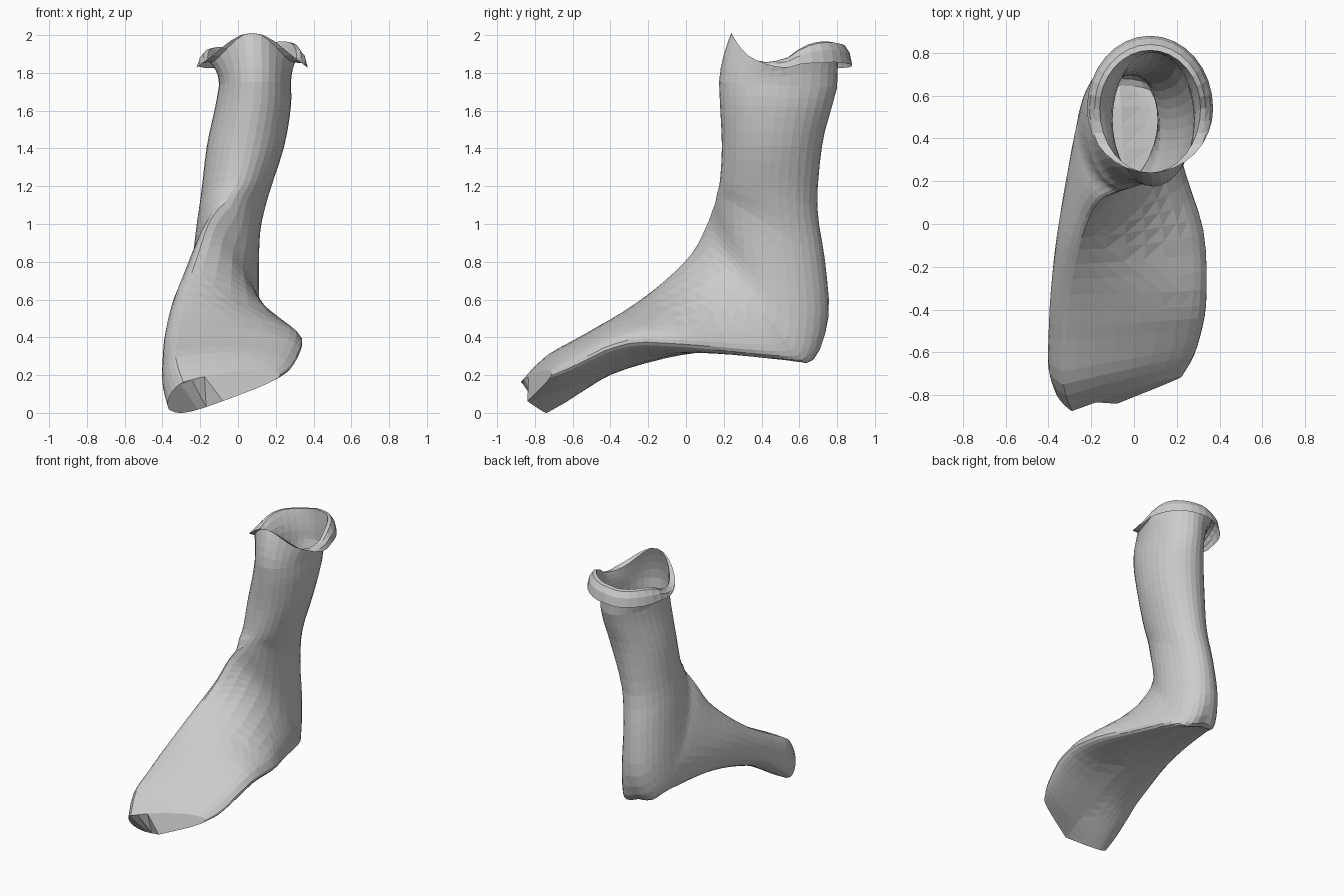
import bpy, bmesh, math
from mathutils import Vector

if "Cube" in bpy.data.objects:
    bpy.data.objects.remove(bpy.data.objects["Cube"], do_unlink=True)

SEGMENTS = 32
STEPS = 3

# Sections from toe to cuff: front y, z; back y, z; right x, left x; ridge x; foot shape
SECTIONS = [
    (-.875, .15, -.84, .05, -.36, .2, -.29, 1),
    (-.75, .28, -.7, .09, -.375, .25, -.33, 1),
    (-.55, .39, -.5, .17, -.375, .29, -.32, 1),
    (-.33, .52, -.3, .24, -.37, .31, -.3, 1),
    (-.12, .68, -.02, .3, -.35, .3, -.26, 1),
    (.03, .83, .25, .32, -.32, .23, -.21, 1),
    (.11, .98, .55, .31, -.28, .16, -.16, .9),
    (.14, 1.06, .68, .3, -.26, .12, -.11, .6),
    (.155, 1.1, .755, .5, -.24, .11, -.07, .2),
    (.165, 1.15, .735, .8, -.22, .12, -.04, 0),
    (.18, 1.22, .695, 1.08, -.195, .165, 0, 0),
    (.19, 1.4, .72, 1.4, -.165, .245, .04, 0),
    (.18, 1.62, .77, 1.6, -.12, .28, .08, 0),
    (.175, 1.74, .8, 1.71, -.1, .28, .09, 0),
]


def spline(rows, steps):
    """Catmull-Rom interpolation of whole section rows."""
    out = []
    for i in range(len(rows) - 1):
        a, b = rows[max(i - 1, 0)], rows[i]
        c, d = rows[i + 1], rows[min(i + 2, len(rows) - 1)]
        for k in range(steps):
            t = k / steps
            out.append([q + .5 * t * (r - p + t * (2*p - 5*q + 4*r - s + t * (3*(q - r) + s - p)))
                        for p, q, r, s in zip(a, b, c, d)])
    return out + [rows[-1]]


def power(v, p):
    return abs(v) ** p


def section_ring(row):
    fy, fz, by, bz, xr, xl, xf, foot = row
    foot = min(max(foot, 0), 1)
    front, back = Vector((xf, fy, fz)), Vector(((xr + xl) / 2, by, bz))
    mid = front.lerp(back, .5 + .2 * foot)
    roll = max(0, .1 - fy) * .08
    # The toe tip leads, both side edges sweep back from it
    side_y = mid.y + max(0, -.45 - fy) * .32
    left_z = min(mid.z + roll + .05, .42)
    left = Vector((xl, side_y, mid.z + (left_z - mid.z) * foot))
    right = Vector((xr, side_y - .3 * roll, mid.z - roll))
    ring = []
    for i in range(SEGMENTS):
        a = math.tau * i / SEGMENTS
        c, s = math.cos(a), math.sin(a)
        # Upper foot is peaked, the sole is squared off
        if c > 0:
            p = 1 + (.3 if s > 0 else .45) * foot
        else:
            p = 1 - .45 * foot
        end, side = front if c > 0 else back, left if s > 0 else right
        ring.append(mid + (end - mid) * power(c, p) + (side - mid) * power(s, p))
    return ring


def rim_point(i, size):
    """Wavy cuff outline: tall front peak, high back lobe that is lower on the right."""
    a = math.tau * i / SEGMENTS
    c, s = math.cos(a), math.sin(a)
    y = .54 - c * (.3 if c > 0 else .34 * size)
    if c > 0:
        z = 1.87 - .1 * c + .23 * c ** 3
    else:
        z = 1.87 - .24 * c - .17 * c * c + .06 * min(s, 0) * abs(c)
    return Vector((.075 + .295 * s * size, y, z)), c


rings = [section_ring(r) for r in spline(SECTIONS, STEPS)]

# Throat rising to the crest of the cuff
throat = rings[-1]
for t in (.3, .55, .8, 1):
    ring = []
    for i, p in enumerate(throat):
        q, c = rim_point(i, .8)
        ring.append(Vector((p.x + (q.x - p.x) * t ** 2, p.y + (q.y - p.y) * t ** 1.6,
                            p.z + (q.z - p.z) * t)))
    rings.append(ring)

# Broad lip rolled outward and down at the sides and back
for size, drop in ((.88, .005), (.96, .045), (1, .11)):
    ring = []
    for i in range(SEGMENTS):
        q, c = rim_point(i, size)
        q.z -= drop * min(1, max(0, .5 - c))
        ring.append(q)
    rings.append(ring)

# Skin the sections into one open-topped shell
bm = bmesh.new()
loops = [[bm.verts.new(p) for p in ring] for ring in rings]
for lower, upper in zip(loops, loops[1:]):
    for i in range(SEGMENTS):
        j = (i + 1) % SEGMENTS
        bm.faces.new((lower[i], lower[j], upper[j], upper[i]))
bm.faces.new(loops[0])
bmesh.ops.recalc_face_normals(bm, faces=bm.faces)
bmesh.ops.triangulate(bm, faces=bm.faces)
floor = min(v.co.z for v in bm.verts)
bmesh.ops.translate(bm, verts=bm.verts, vec=(0, 0, -floor))

mesh = bpy.data.meshes.new("boot_shell")
bm.to_mesh(mesh)
bm.free()

# Plain grey surface
grey = bpy.data.materials.new("plain_grey")
grey.use_nodes = True
colour = (.6, .6, .6, 1)
grey.diffuse_color = colour
grey.node_tree.nodes["Principled BSDF"].inputs["Base Color"].default_value = colour
mesh.materials.append(grey)

boot = bpy.data.objects.new("boot_shell", mesh)
bpy.context.collection.objects.link(boot)
